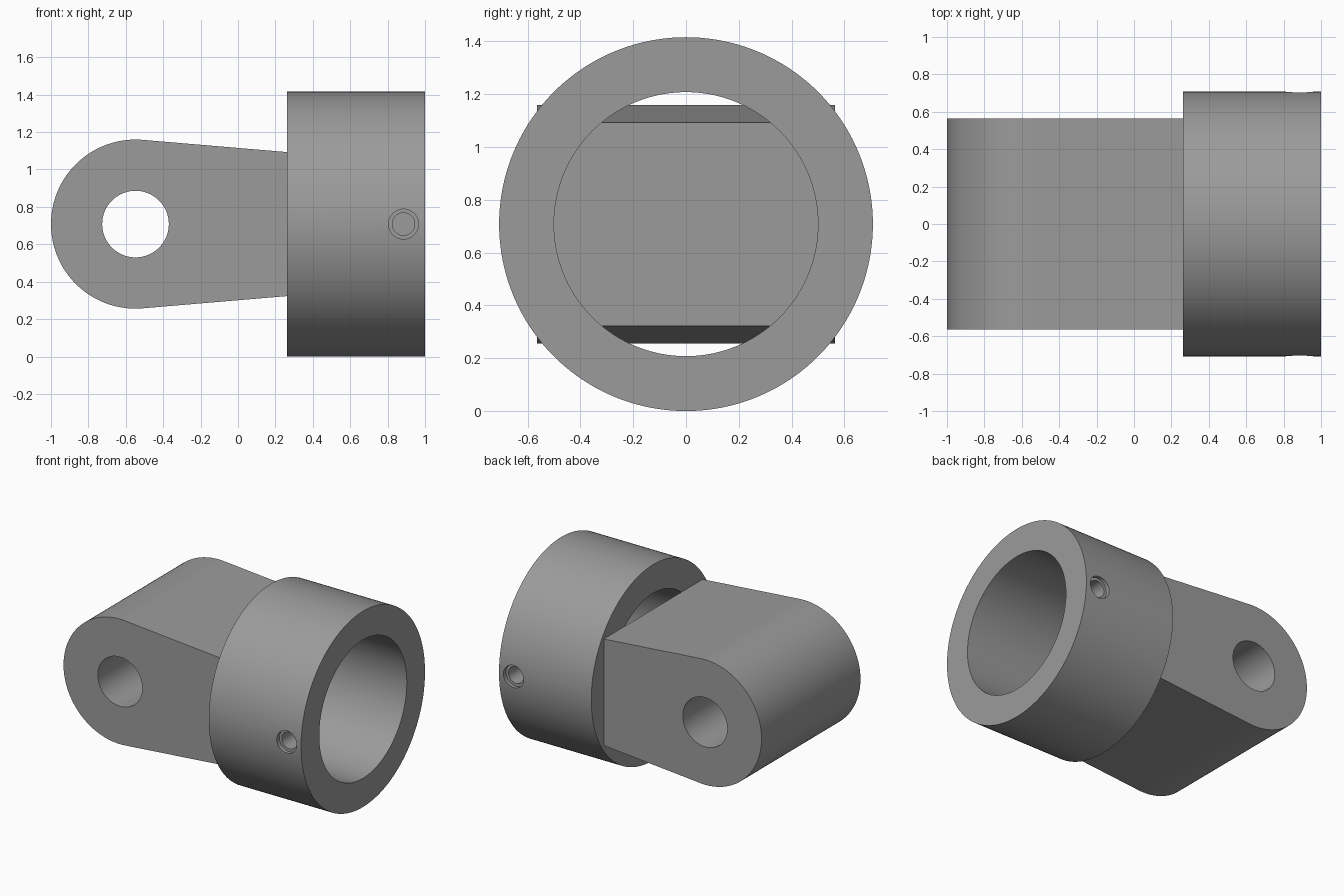
import bpy
import bmesh
from math import asin, cos, sin, pi, tau, radians
from mathutils import Matrix

cube = bpy.data.objects.get("Cube")
if cube:
    bpy.data.objects.remove(cube, do_unlink=True)

AXIS_Z = 0.708        # height of the common centre line
JOINT_X = 0.262       # plane where the lug meets the collar

grey = bpy.data.materials.new("satin grey")
grey.use_nodes = True
colour = (0.33, 0.33, 0.33, 1)
grey.diffuse_color = colour
grey.node_tree.nodes["Principled BSDF"].inputs["Base Color"].default_value = colour


def circle(radius, count):
    return [(radius * cos(tau * i / count), radius * sin(tau * i / count))
            for i in range(count)]


def prism(name, outline, start, end, axis):
    """Extrude a closed 2D outline along the x or y axis."""
    bm = bmesh.new()
    def place(u, v, d):
        return (d, u, v) if axis == "x" else (u, d, v)
    lower, upper = ([bm.verts.new(place(u, v, d)) for u, v in outline]
                    for d in (start, end))
    bm.faces.new(lower)
    bm.faces.new(upper)
    for i in range(len(outline)):
        j = (i + 1) % len(outline)
        bm.faces.new((lower[i], lower[j], upper[j], upper[i]))
    bmesh.ops.recalc_face_normals(bm, faces=bm.faces)
    mesh = bpy.data.meshes.new(name)
    bm.to_mesh(mesh)
    bm.free()
    mesh.materials.append(grey)
    obj = bpy.data.objects.new(name, mesh)
    bpy.context.collection.objects.link(obj)
    return obj


def activate(obj):
    bpy.ops.object.select_all(action="DESELECT")
    obj.select_set(True)
    bpy.context.view_layer.objects.active = obj


def cut(obj, cutter):
    cutter.hide_render = True
    mod = obj.modifiers.new("cut", "BOOLEAN")
    mod.operation = "DIFFERENCE"
    mod.solver = "EXACT"
    mod.object = cutter
    activate(obj)
    bpy.ops.object.modifier_apply(modifier=mod.name)
    bpy.data.objects.remove(cutter, do_unlink=True)


def round_cutter(radius, x, start, end, count=64):
    outline = [(x + u, v) for u, v in circle(radius, count)]
    return prism("cutter", outline, start, end, "y")


# Collar with a straight bore
collar = prism("collar", circle(AXIS_Z, 160), JOINT_X, 1, "x")
cut(collar, prism("cutter", circle(0.5, 160), JOINT_X - 0.2, 1.2, "x"))

# Blind stepped screw holes on both sides of the collar
for side in (-1, 1):
    for radius, depth in ((0.08, 0.03), (0.06, 0.16)):
        cut(collar, round_cutter(radius, 0.885, side * (AXIS_Z - depth), side * 0.9, 48))

# Tapered lug with a round nose and a pin hole
PIN_X, NOSE, HALF_WIDTH, END_HALF = -0.548, 0.452, 0.565, 0.385
taper = asin((NOSE - END_HALF) / (JOINT_X - PIN_X))
first, last = pi / 2 - taper, 3 * pi / 2 + taper
steps = 72
outline = []
for i in range(steps + 1):
    a = first + (last - first) * i / steps
    outline.append((PIN_X + NOSE * cos(a), NOSE * sin(a)))
outline += [(JOINT_X, -END_HALF), (JOINT_X, END_HALF)]
lug = prism("lug", outline, -HALF_WIDTH, HALF_WIDTH, "y")
cut(lug, round_cutter(0.178, PIN_X, -1, 1, 96))

# Raise to the centre line and shade
for part in (collar, lug):
    part.data.transform(Matrix.Translation((0, 0, AXIS_Z)))
    activate(part)
    bpy.ops.object.shade_smooth_by_angle(angle=radians(30))
